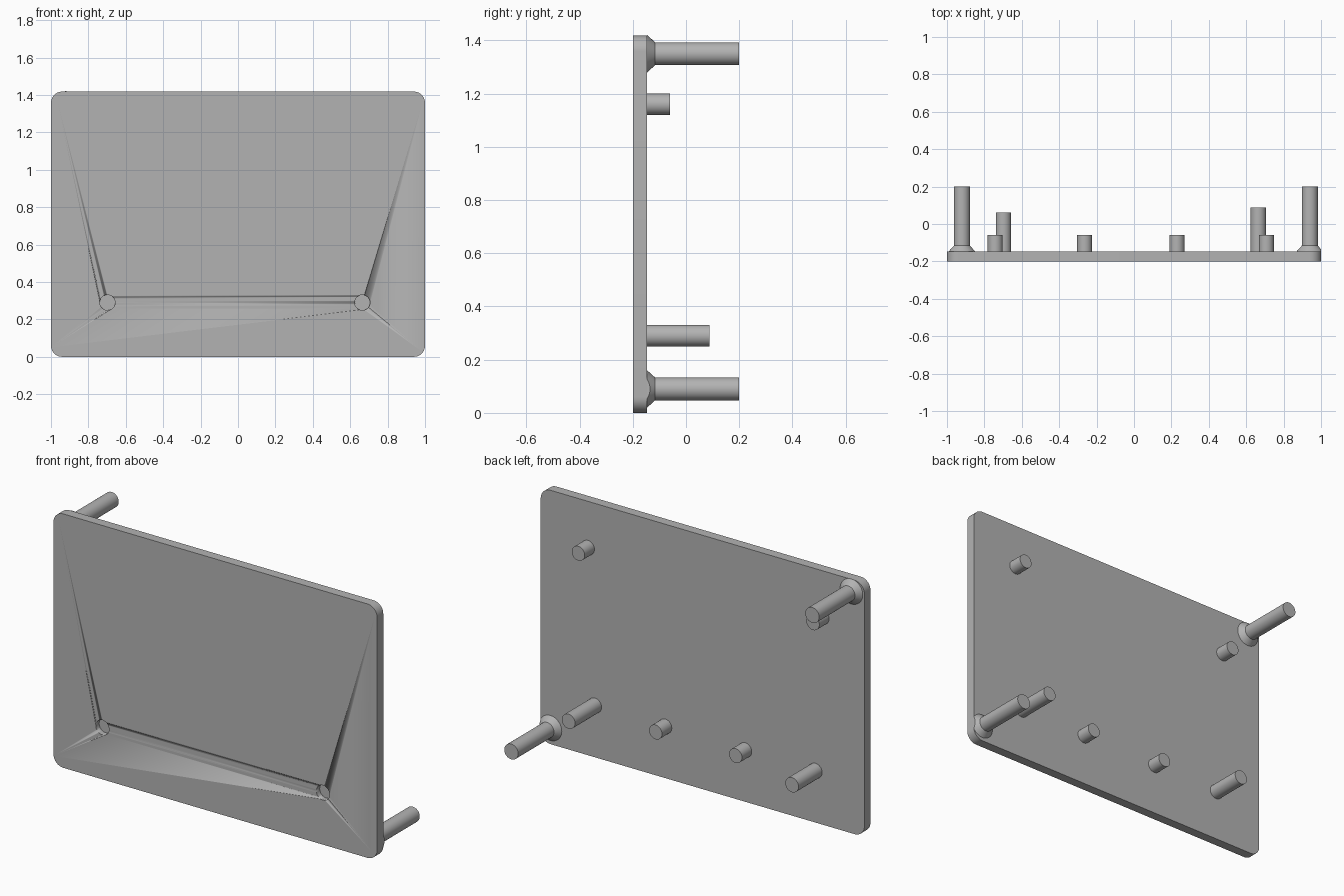
import bpy
import bmesh
from math import radians, sin, cos, pi
from mathutils import Matrix

cube = bpy.data.objects.get("Cube")
if cube:
    bpy.data.objects.remove(cube, do_unlink=True)

grey = bpy.data.materials.new("plain_grey")
grey.use_nodes = True
colour = (0.45, 0.45, 0.45, 1)
grey.diffuse_color = colour
grey.node_tree.nodes["Principled BSDF"].inputs["Base Color"].default_value = colour

FRONT, BACK = -0.20, -0.146
HEIGHT = 1.418


def finish(name, bm):
    bmesh.ops.recalc_face_normals(bm, faces=bm.faces)
    mesh = bpy.data.meshes.new(name)
    bm.to_mesh(mesh)
    bm.free()
    obj = bpy.data.objects.new(name, mesh)
    bpy.context.collection.objects.link(obj)
    mesh.materials.append(grey)
    bpy.ops.object.select_all(action="DESELECT")
    obj.select_set(True)
    bpy.context.view_layer.objects.active = obj
    bpy.ops.object.shade_smooth_by_angle(angle=radians(30))
    return obj


def rod(name, x, z, y0, y1, r0, r1=None, clip=None):
    """Round bar or cone along y, optionally trimmed at the plate's side."""
    bm = bmesh.new()
    place = Matrix.Translation((x, (y0 + y1) / 2, z)) @ Matrix.Rotation(radians(-90), 4, "X")
    bmesh.ops.create_cone(bm, cap_ends=True, segments=48, radius1=r0,
                          radius2=r0 if r1 is None else r1, depth=y1 - y0, matrix=place)
    if clip:
        cut = bmesh.ops.bisect_plane(bm, geom=bm.verts[:] + bm.edges[:] + bm.faces[:],
                                     plane_co=(clip, 0, 0), plane_no=(1, 0, 0), clear_outer=True)
        edges = [e for e in cut["geom_cut"] if isinstance(e, bmesh.types.BMEdge)]
        bmesh.ops.contextual_create(bm, geom=edges)
    return finish(name, bm)


# Rounded plate
bm = bmesh.new()
corner, steps = 0.06, 10
outline = []
for i, (sx, sz) in enumerate([(1, 1), (-1, 1), (-1, -1), (1, -1)]):
    cx, cz = sx * (1 - corner), HEIGHT / 2 + sz * (HEIGHT / 2 - corner)
    for s in range(steps + 1):
        a = (i + s / steps) * pi / 2
        outline.append(bm.verts.new((cx + corner * cos(a), FRONT, cz + corner * sin(a))))
face = bm.faces.new(outline)
out = bmesh.ops.extrude_face_region(bm, geom=[face])
bmesh.ops.translate(bm, vec=(0, BACK - FRONT, 0),
                    verts=[v for v in out["geom"] if isinstance(v, bmesh.types.BMVert)])
plate = finish("plate", bm)

# Blind holes in the front, with a long peg behind each
for side, x, tip in (("right", -0.698, 0.062), ("left", 0.665, 0.088)):
    cutter = rod(side + "_hole_cutter", x, 0.29, FRONT - 0.05, FRONT + 0.03, 0.041)
    cutter.hide_render = True
    cutter.hide_set(True)
    hole = plate.modifiers.new(side + "_hole", "BOOLEAN")
    hole.object = cutter
    hole.operation = "DIFFERENCE"
    hole.solver = "EXACT"
    rod(side + "_long_peg", x, 0.29, BACK - 0.01, tip, 0.041)

# Short locating pegs
for name, x, z in (("upper_right", -0.742, 1.16), ("upper_left", 0.708, 1.16),
                   ("lower_right", -0.264, 0.29), ("lower_left", 0.23, 0.29)):
    rod(name + "_short_peg", x, z, BACK - 0.01, -0.06, 0.04)

# Corner posts with flared collars
for name, x, z, clip in (("upper_right", -0.92, 1.35, None), ("lower_left", 0.94, 0.09, 1.0)):
    rod(name + "_post", x, z, BACK - 0.01, 0.20, 0.043)
    rod(name + "_collar", x, z, BACK, BACK + 0.03, 0.07, 0.043, clip)
